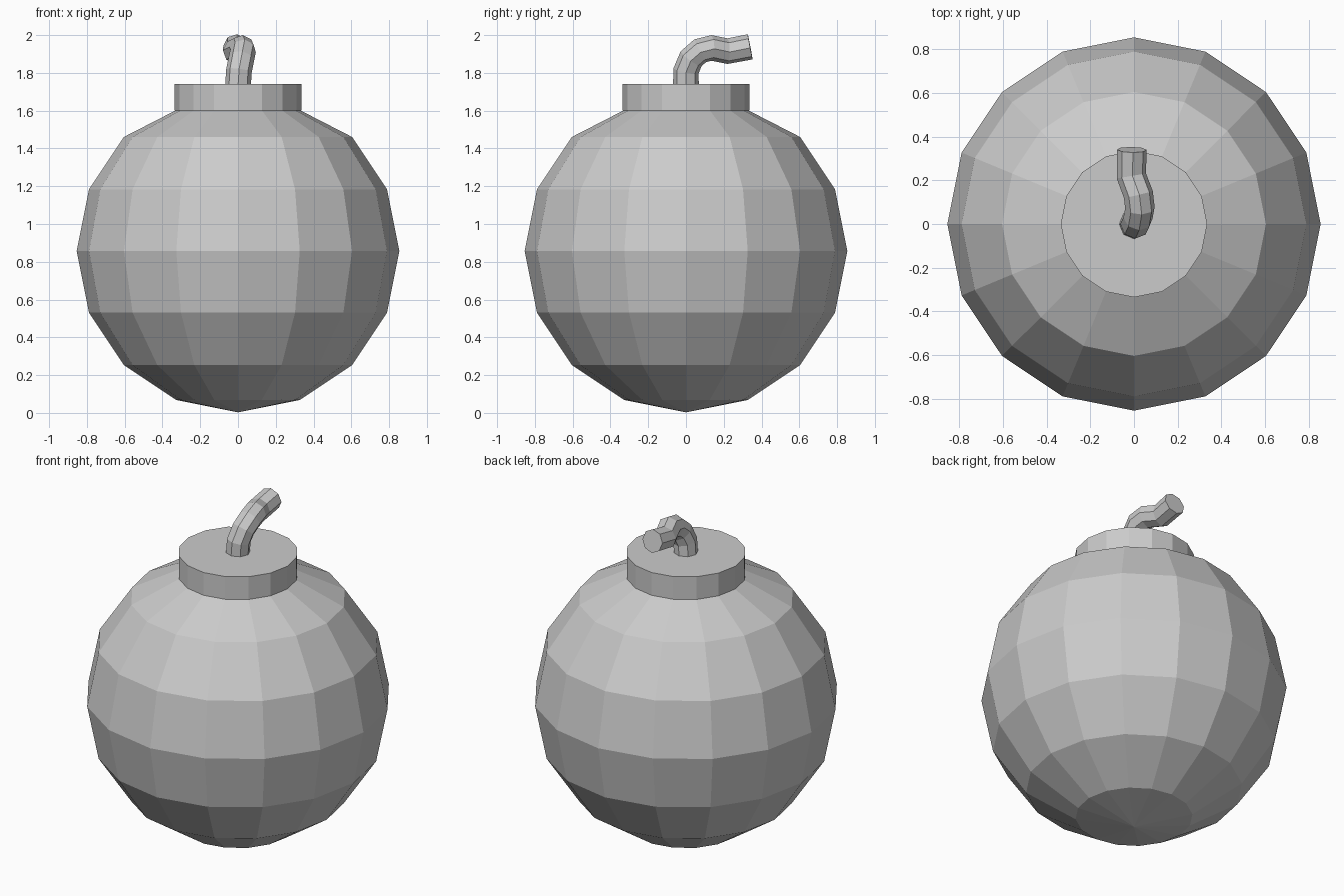
import bpy
import bmesh
from math import pi, sin, cos

if "Cube" in bpy.data.objects:
    bpy.data.objects.remove(bpy.data.objects["Cube"])

R, CZ, SIDES = 0.854, 0.857, 16


def lathe(name, profile, sides):
    """Revolve (radius, z) points round the z axis; radius 0 makes a pole."""
    bm = bmesh.new()
    rings = []
    for r, z in profile:
        n = sides if r > 0 else 1
        rings.append([bm.verts.new((r * cos(2 * pi * i / sides),
                                    r * sin(2 * pi * i / sides), z)) for i in range(n)])
    for low, high in zip(rings, rings[1:]):
        for i in range(sides):
            j = (i + 1) % sides
            if len(low) == 1:
                bm.faces.new((low[0], high[j], high[i]))
            else:
                bm.faces.new((low[i], low[j], high[j], high[i]))
    # Flat lid on the last ring
    bm.faces.new(rings[-1])
    if len(rings[0]) > 1:
        bm.faces.new(rings[0][::-1])
    bmesh.ops.recalc_face_normals(bm, faces=bm.faces)
    mesh = bpy.data.meshes.new(name)
    bm.to_mesh(mesh)
    bm.free()
    obj = bpy.data.objects.new(name, mesh)
    bpy.context.collection.objects.link(obj)
    return obj


# Round body: eight-ring sphere with its top flattened under the collar
profile = [(0, CZ - R)]
profile += [(R * sin(k * pi / 8), CZ - R * cos(k * pi / 8)) for k in range(1, 7)]
profile.append((0.333, 1.60))
lathe("round_body", profile, SIDES)

# Collar
lathe("collar", [(0.335, 1.60), (0.335, 1.74)], SIDES)

# Fuse: eight-sided tube along a bent path
path = [(0, 0, 1.73), (0.005, 0, 1.81), (0.018, 0.027, 1.875),
        (0.027, 0.075, 1.917), (0.02, 0.135, 1.932),
        (-0.012, 0.22, 1.915), (-0.01, 0.34, 1.938)]
curve = bpy.data.curves.new("fuse", 'CURVE')
curve.dimensions = '3D'
curve.bevel_depth = 0.068
curve.bevel_resolution = 2
curve.use_fill_caps = True
spline = curve.splines.new('POLY')
spline.points.add(len(path) - 1)
for point, co in zip(spline.points, path):
    point.co = (*co, 1)
spline.use_smooth = False
fuse = bpy.data.objects.new("fuse", curve)
bpy.context.collection.objects.link(fuse)
bpy.context.view_layer.objects.active = fuse
fuse.select_set(True)
bpy.ops.object.convert(target='MESH')
